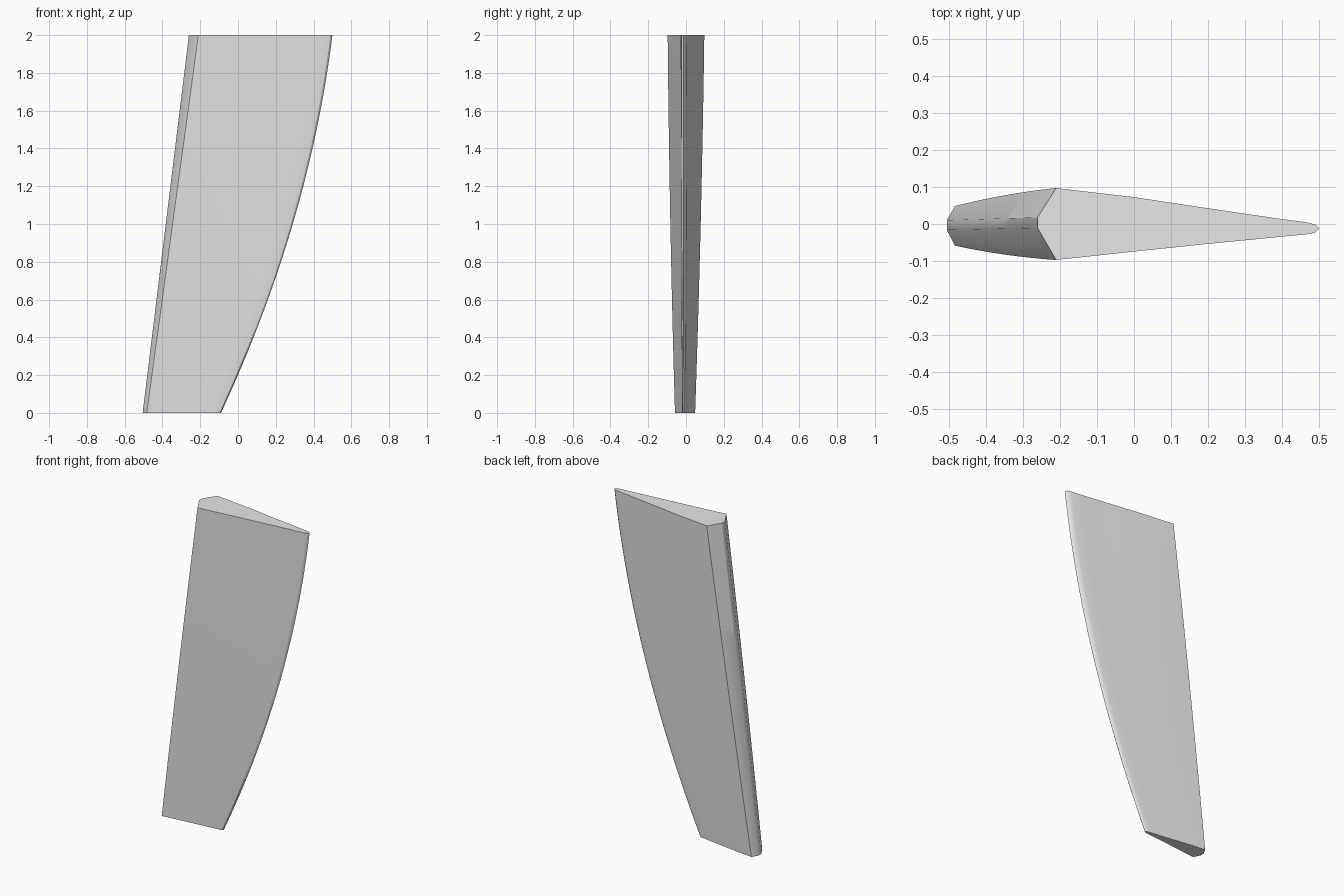
import bpy
import bmesh
from math import radians

cube = bpy.data.objects.get("Cube")
if cube:
    bpy.data.objects.remove(cube, do_unlink=True)

grey = bpy.data.materials.new("light_grey")
grey.use_nodes = True
colour = (0.8, 0.8, 0.8, 1)
grey.diffuse_color = colour
grey.node_tree.nodes["Principled BSDF"].inputs["Base Color"].default_value = colour

STEPS = 32
HEIGHT = 2.0

# Foil section: chord position from ridge (0) to curved edge (1), relative thickness
UPPER = [(0, 0.97), (0.3, 0.72), (0.6, 0.40), (0.86, 0.13), (0.95, 0.05), (0.985, -0.02)]
LOWER = [(0.985, -0.23), (0.95, -0.28), (0.86, -0.34), (0.6, -0.52), (0.3, -0.74), (0, -0.97)]
SECTION = UPPER + [(1, -0.12)] + LOWER


def section_points(z):
    """Outline of the blade at one height."""
    t = z / HEIGHT
    curved_edge = -0.09 + 0.465 * z - 0.085 * z * z
    ridge = -0.483 + 0.273 * t
    back = -0.505 + 0.245 * t
    half = 0.055 + 0.066 * t - 0.021 * t * t
    middle = -0.005 + 0.005 * t
    points = [(ridge + (curved_edge - ridge) * u, middle + half * v, z) for u, v in SECTION]
    # Narrow flat strip along the straight edge
    points += [(back, -0.016 + 0.005 * t, z), (back, 0.010 + 0.008 * t, z)]
    return points


# Loft the blade through its sections
bm = bmesh.new()
rings = [[bm.verts.new(p) for p in section_points(HEIGHT * i / STEPS)] for i in range(STEPS + 1)]
count = len(rings[0])
for low, high in zip(rings, rings[1:]):
    for i in range(count):
        j = (i + 1) % count
        bm.faces.new((low[i], low[j], high[j], high[i]))

# Flat ends
bm.faces.new(rings[0])
bm.faces.new(rings[-1])
bmesh.ops.recalc_face_normals(bm, faces=bm.faces[:])

mesh = bpy.data.meshes.new("foil_blade")
bm.to_mesh(mesh)
bm.free()
mesh.materials.append(grey)
blade = bpy.data.objects.new("foil_blade", mesh)
bpy.context.collection.objects.link(blade)

bpy.ops.object.select_all(action="DESELECT")
blade.select_set(True)
bpy.context.view_layer.objects.active = blade
bpy.ops.object.shade_smooth_by_angle(angle=radians(30))
